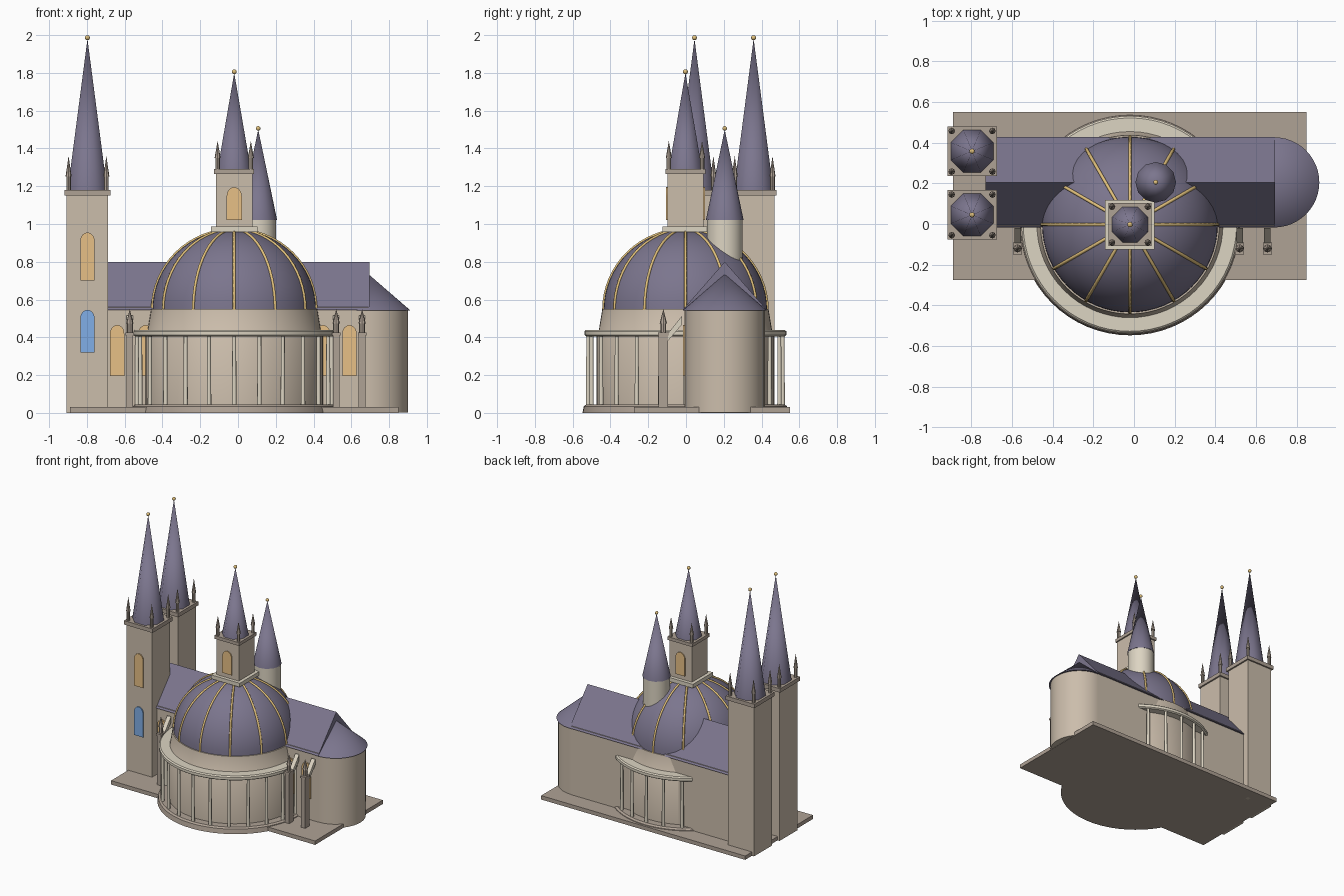
import bpy, bmesh, math
from mathutils import Vector

if "Cube" in bpy.data.objects:
    bpy.data.objects.remove(bpy.data.objects["Cube"])


def material(name, rgb):
    m = bpy.data.materials.new(name)
    m.diffuse_color = (*rgb, 1)
    m.use_nodes = True
    m.node_tree.nodes["Principled BSDF"].inputs["Base Color"].default_value = m.diffuse_color
    return m


STONE = material("stone", (0.60, 0.51, 0.41))
TRIM = material("dark_stone", (0.43, 0.36, 0.30))
CREAM = material("cream_stone", (0.72, 0.66, 0.54))
SLATE = material("slate", (0.20, 0.18, 0.27))
GOLD = material("gold", (0.75, 0.53, 0.20))
AMBER = material("amber_glass", (0.80, 0.53, 0.24))
BLUE = material("blue_glass", (0.22, 0.43, 0.80))


def finish(name, bm, mat, angle=35):
    bmesh.ops.recalc_face_normals(bm, faces=bm.faces)
    me = bpy.data.meshes.new(name)
    bm.to_mesh(me)
    bm.free()
    me.materials.append(mat)
    ob = bpy.data.objects.new(name, me)
    bpy.context.collection.objects.link(ob)
    bpy.ops.object.select_all(action='DESELECT')
    ob.select_set(True)
    bpy.context.view_layer.objects.active = ob
    bpy.ops.object.shade_smooth_by_angle(angle=math.radians(angle))
    return ob


def box(name, x0, x1, y0, y1, z0, z1, mat):
    return prism(name, [(x0, y0, z0), (x1, y0, z0), (x1, y1, z0), (x0, y1, z0)], (0, 0, z1 - z0), mat)


def square(name, x, y, half, z0, z1, mat):
    return box(name, x - half, x + half, y - half, y + half, z0, z1, mat)


def prism(name, outline, push, mat):
    """Flat outline extruded along a vector."""
    bm = bmesh.new()
    f = bm.faces.new([bm.verts.new(p) for p in outline])
    r = bmesh.ops.extrude_face_region(bm, geom=[f], use_keep_orig=True)
    moved = [v for v in r["geom"] if isinstance(v, bmesh.types.BMVert)]
    bmesh.ops.translate(bm, verts=moved, vec=push)
    return finish(name, bm, mat)


def lathe(name, x, y, profile, mat, n=48, angle=35, turn=0.0):
    """Closed (radius, z) profile turned about a vertical axis."""
    bm = bmesh.new()
    rings = []
    for r, z in profile:
        k = 1 if r == 0 else n
        rings.append([bm.verts.new((x + r * math.cos(turn + math.tau * i / n),
                                    y + r * math.sin(turn + math.tau * i / n), z)) for i in range(k)])
    for a, b in zip(rings, rings[1:]):
        for i in range(n):
            j = (i + 1) % n
            quad = [a[i % len(a)], a[j % len(a)], b[j % len(b)], b[i % len(b)]]
            bm.faces.new(list(dict.fromkeys(quad)))
    for ring in (rings[0], rings[-1]):
        if len(ring) > 1:
            bm.faces.new(ring)
    return finish(name, bm, mat, angle)


def ball(name, x, y, z, r):
    bm = bmesh.new()
    bmesh.ops.create_uvsphere(bm, u_segments=16, v_segments=10, radius=r)
    bmesh.ops.translate(bm, verts=bm.verts, vec=(x, y, z))
    finish(name, bm, GOLD)


def window(name, x, y, z0, z1, mat, w=0.038):
    """Round-headed pane standing slightly out of a wall, y = wall face."""
    pts = [(x - w, y - 0.008, z0), (x + w, y - 0.008, z0)]
    for i in range(13):
        a = math.pi * i / 12
        pts.append((x + w * math.cos(a), y - 0.008, z1 - w * 1.2 + w * 1.2 * math.sin(a)))
    prism(name, pts, (0, 0.016, 0), mat)


def spire(name, x, y, r, z0, z1):
    lathe(name, x, y, [(r, z0), (0, z1)], SLATE, 8, 50, math.pi / 8)
    ball(name + "_finial", x, y, z1 + 0.006, 0.013)


def pinnacle(name, x, y, z, h, r=0.012):
    lathe(name, x, y, [(r, z), (r, z + h * 0.4), (r * 1.35, z + h * 0.4),
                       (r * 1.2, z + h * 0.46), (0, z + h)], TRIM, 8)


def corner_pinnacles(name, x, y, d, z, h):
    for sx in (-1, 1):
        for sy in (-1, 1):
            pinnacle(name, x + sx * d, y + sy * d, z, h)


CX, CY = -0.02, -0.003   # dome axis
NY = 0.205               # nave axis

# ground slab and nave
box("plinth", -0.89, 0.85, -0.275, 0.55, 0, 0.03, TRIM)
box("nave_walls", -0.71, 0.69, NY - 0.212, NY + 0.212, 0.002, 0.56, STONE)
prism("nave_roof", [(-0.73, NY - 0.223, 0.545), (-0.73, NY + 0.223, 0.545), (-0.73, NY, 0.80)],
      (1.425, 0, 0), SLATE)
for x in (-0.64, -0.49, 0.45, 0.59):
    window("nave_window", x, NY - 0.212, 0.195, 0.465, AMBER)

# rounded apse
lathe("apse", 0.69, NY, [(0.21, 0.002), (0.21, 0.55)], STONE)
lathe("apse_roof", 0.69, NY, [(0.222, 0.543), (0, 0.735)], SLATE)

# twin towers
for ty in (0.045, 0.358):
    tx = -0.797
    square("tower", tx, ty, 0.11, 0, 1.15, STONE)
    square("tower_cap", tx, ty, 0.122, 1.15, 1.18, TRIM)
    spire("tower_spire", tx, ty, 0.113, 1.18, 1.98)
    corner_pinnacles("tower_pinnacle", tx, ty, 0.1, 1.18, 0.18)
    window("tower_upper_window", tx, ty - 0.11, 0.70, 0.955, AMBER)
    window("tower_lower_window", tx, ty - 0.11, 0.32, 0.545, BLUE)

# colonnaded drum
lathe("drum_base", CX, CY, [(0.545, 0), (0.538, 0.035), (0.525, 0.045)], TRIM, 64)
lathe("drum", CX, CY, [(0.47, 0.03), (0.47, 0.42), (0.458, 0.44), (0.44, 0.55)], STONE, 64)
lathe("gallery_ring", CX, CY, [(0.525, 0.405), (0.534, 0.412), (0.534, 0.432), (0.525, 0.44)], CREAM, 64)
for i in range(24):
    a = math.tau * i / 24
    lathe("column", CX + 0.515 * math.cos(a), CY + 0.515 * math.sin(a),
          [(0.012, 0.04), (0.01, 0.41)], CREAM, 10, 50)

# dome with gilded ribs
ZB, R, H = 0.545, 0.432, 0.425
arc = [math.pi / 2 * i / 16 for i in range(17)]
lathe("dome", CX, CY, [(R * math.cos(t), ZB + H * math.sin(t)) for t in arc[:-1]] + [(0, ZB + H)], SLATE, 64)
ribs = bpy.data.curves.new("dome_ribs", 'CURVE')
ribs.dimensions = '3D'
ribs.bevel_depth = 0.008
ribs.bevel_resolution = 1
for k in range(12):
    a = math.tau * k / 12
    s = ribs.splines.new('POLY')
    s.points.add(len(arc) - 1)
    for p, t in zip(s.points, arc):
        r = (R + 0.002) * math.cos(t)
        p.co = (CX + r * math.cos(a), CY + r * math.sin(a), ZB + (H + 0.002) * math.sin(t), 1)
ribs.materials.append(GOLD)
bpy.context.collection.objects.link(bpy.data.objects.new("dome_ribs", ribs))

# lantern on the dome
square("lantern_base", CX, CY, 0.122, 0.958, 0.988, CREAM)
square("lantern", CX, CY, 0.096, 0.98, 1.265, STONE)
square("lantern_cap", CX, CY, 0.106, 1.265, 1.29, TRIM)
spire("lantern_spire", CX, CY, 0.095, 1.29, 1.80)
corner_pinnacles("lantern_pinnacle", CX, CY, 0.088, 1.29, 0.15)
for side in (-1, 1):
    window("lantern_window", CX, CY + side * 0.096, 1.02, 1.195, AMBER, 0.04)

# side turret
lathe("turret", 0.107, NY, [(0.095, 0.70), (0.095, 1.02)], CREAM, 32)
lathe("turret_spire", 0.107, NY, [(0.1, 1.02), (0, 1.50)], SLATE, 12, 50)
ball("turret_finial", 0.107, NY, 1.506, 0.012)

# buttress piers with flying struts
for x in (-0.573, 0.52, 0.657):
    box("buttress_pier", x - 0.018, x + 0.018, -0.145, -0.095, 0.02, 0.415, TRIM)
    box("buttress_cap", x - 0.022, x + 0.022, -0.149, -0.091, 0.41, 0.425, TRIM)
    pinnacle("buttress_pinnacle", x, -0.12, 0.42, 0.13, 0.015)
    prism("flying_strut", [(x - 0.016, -0.105, 0.37), (x - 0.016, -0.02, 0.47),
                           (x - 0.016, -0.02, 0.515), (x - 0.016, -0.105, 0.41)], (0.032, 0, 0), CREAM)
